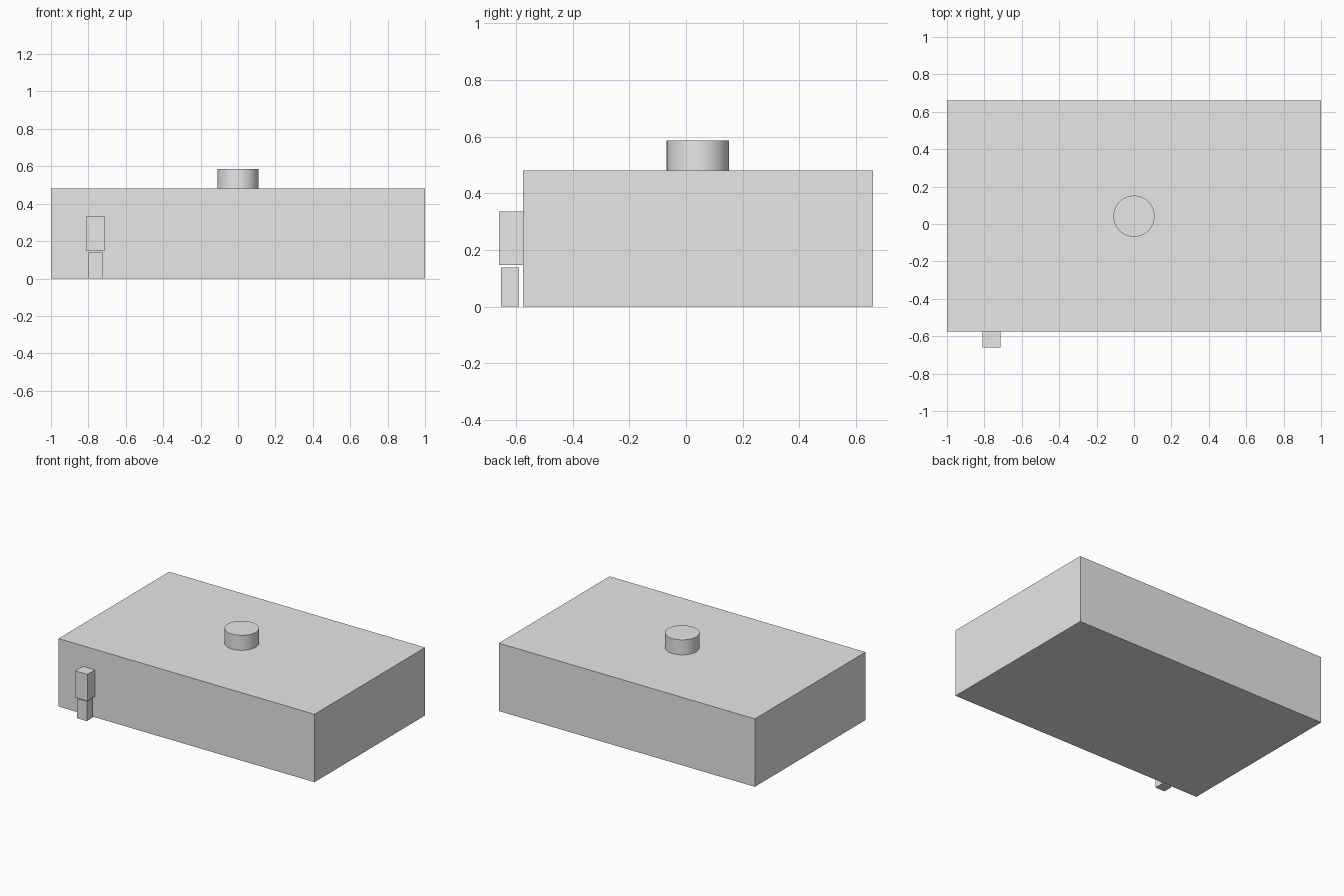
import bpy
from mathutils import Vector

default = bpy.data.objects.get("Cube")
if default:
    bpy.data.objects.remove(default, do_unlink=True)

# Single plain grey
grey = bpy.data.materials.new("light_grey")
grey.use_nodes = True
grey.diffuse_color = (0.8, 0.8, 0.8, 1)
grey.node_tree.nodes["Principled BSDF"].inputs["Base Color"].default_value = (0.8, 0.8, 0.8, 1)


def finish(name):
    obj = bpy.context.object
    obj.name = name
    obj.data.materials.append(grey)
    return obj


def box(name, low, high):
    """Box between two opposite corners."""
    low, high = Vector(low), Vector(high)
    bpy.ops.mesh.primitive_cube_add(size=1, location=(low + high) / 2)
    obj = finish(name)
    obj.scale = high - low
    bpy.ops.object.transform_apply(location=False, rotation=False, scale=True)
    return obj


# Main body
box("body", (-1, -0.575, 0), (1, 0.66, 0.48))

# Small stacked blocks on the front
box("front_upper_block", (-0.81, -0.66, 0.147), (-0.715, -0.575, 0.335))
box("front_lower_block", (-0.80, -0.652, 0), (-0.725, -0.588, 0.138))

# Round cap on the roof
bpy.ops.mesh.primitive_cylinder_add(vertices=64, radius=0.11, depth=0.107,
                                    location=(0, 0.042, 0.5325))
finish("roof_cap")
bpy.ops.object.shade_smooth_by_angle()
